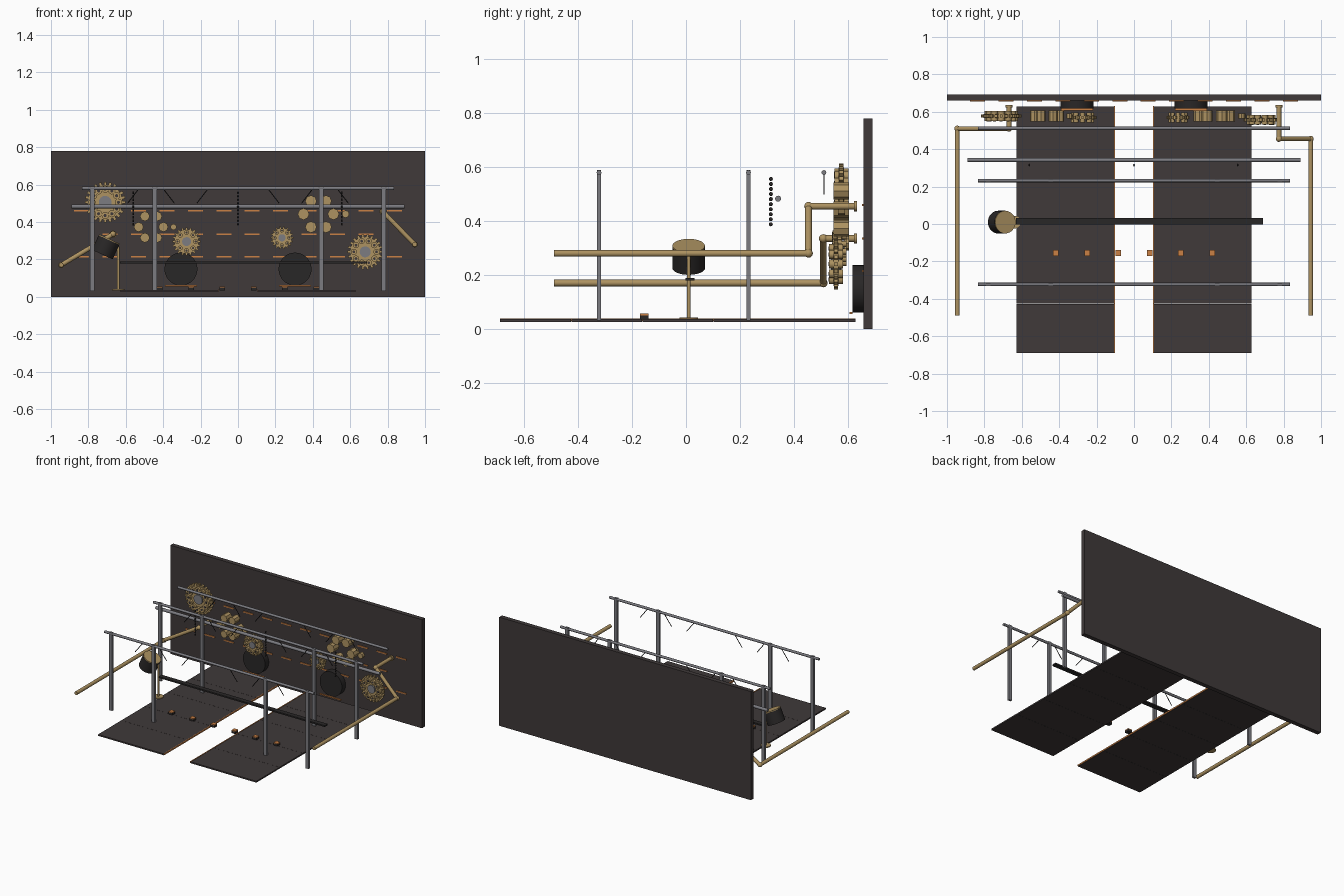
import bpy, bmesh, math
from mathutils import Vector, Matrix

cube = bpy.data.objects.get("Cube")
if cube:
    bpy.data.objects.remove(cube, do_unlink=True)


def material(name, r, g, b):
    m = bpy.data.materials.new(name)
    m.use_nodes = True
    m.diffuse_color = (r, g, b, 1)
    m.node_tree.nodes["Principled BSDF"].inputs["Base Color"].default_value = (r, g, b, 1)
    return m


DARK = material("dark_brown", .05, .041, .041)
BLACK = material("black", .022, .02, .02)
STEEL = material("steel_grey", .2, .2, .22)
BRASS = material("brass", .42, .29, .12)
ORANGE = material("orange", .6, .22, .06)


def finish(name, bm, mat, smooth=False):
    me = bpy.data.meshes.new(name)
    bm.normal_update()
    bm.to_mesh(me)
    bm.free()
    me.materials.append(mat)
    ob = bpy.data.objects.new(name, me)
    bpy.context.scene.collection.objects.link(ob)
    if smooth:
        bpy.ops.object.select_all(action='DESELECT')
        ob.select_set(True)
        bpy.context.view_layer.objects.active = ob
        bpy.ops.object.shade_smooth_by_angle(angle=math.radians(35))
    return ob


def add_box(bm, lo, hi):
    lo, hi = Vector(lo), Vector(hi)
    bmesh.ops.create_cube(bm, size=1, matrix=Matrix.Translation((lo + hi) / 2) @ Matrix.Diagonal((hi - lo).to_4d()))


def add_rod(bm, a, b, r, sides=16):
    a, b = Vector(a), Vector(b)
    d = b - a
    mtx = Matrix.Translation((a + b) / 2) @ d.to_track_quat('Z', 'Y').to_matrix().to_4x4()
    bmesh.ops.create_cone(bm, cap_ends=True, segments=sides, radius1=r, radius2=r, depth=d.length, matrix=mtx)


def box(name, lo, hi, mat):
    bm = bmesh.new()
    add_box(bm, lo, hi)
    return finish(name, bm, mat)


def rod(name, a, b, r, mat, sides=24):
    bm = bmesh.new()
    add_rod(bm, a, b, r, sides)
    return finish(name, bm, mat, True)


def ring(n, r, phase=0):
    for i in range(n):
        a = math.tau * (i + phase) / n
        yield r * math.cos(a), r * math.sin(a)


# Back wall with rows of dashes
box("back_wall", (-1, .66, 0), (1, .692, .78), DARK)
bm = bmesh.new()
for z, n in ((.46, 12), (.335, 10), (.215, 12)):
    for i in range(n):
        x = (i - (n - 1) / 2) * .152
        add_box(bm, (x - .04, .654, z - .004), (x + .04, .661, z + .004))
finish("wall_dashes", bm, ORANGE)

# Floor tracks, inner trim, wall drums and lamps
for side, s in (("right", -1), ("left", 1)):
    bm = bmesh.new()
    for i in range(5):
        y = -.69 + i * .264
        add_box(bm, (s * .367 - .262, y, .026), (s * .367 + .262, y + .263, .036))
    finish(side + "_floor_track", bm, DARK)
    box(side + "_track_trim", (s * .105 - .003, -.69, .028), (s * .105 + .003, .63, .038), ORANGE)
    rod(side + "_wall_drum", (s * .305, .618, .148), (s * .305, .662, .148), .088, BLACK, 40)
    box(side + "_drum_plate", (s * .305 - .085, .608, .054), (s * .305 + .085, .618, .062), ORANGE)

for i in range(6):
    x = (i - 2.5) * .167
    box(f"floor_block_{i}", (x - .015, -.17, .034), (x + .015, -.14, .05), BLACK)
    box(f"floor_block_top_{i}", (x - .015, -.17, .05), (x + .015, -.14, .056), ORANGE)


# Overhead rails with knee braces, two of them on posts
def rail(name, y, posts):
    bm = bmesh.new()
    add_rod(bm, (-.833, y, .58), (.833, y, .58), .009, 12)
    if posts:
        for x in (-.78, -.445, .445, .78):
            add_box(bm, (x - .012, y - .008, .03), (x + .012, y + .008, .59))
    finish(name, bm, STEEL, True)
    bm = bmesh.new()
    for i, x in enumerate((-.56, -.37, -.19, .19, .37, .56)):
        d = .03 if i % 2 else -.03
        add_rod(bm, (x - d, y, .578), (x + d, y, .5), .0025, 6)
    finish(name + "_braces", bm, BLACK)


rail("front_rack", -.323, True)
rail("rear_rack", .232, True)
rail("wall_rail", .512, False)
rod("chain_rail", (-.89, .342, .483), (.89, .342, .483), .011, STEEL)

# Hanging chains
for i, x in enumerate((-.56, 0, .555)):
    bm = bmesh.new()
    for k in range(10):
        bmesh.ops.create_uvsphere(bm, u_segments=8, v_segments=6, radius=.0075,
                                  matrix=Matrix.Translation((x, .315, .388 + k * .0187)) @ Matrix.Diagonal((.6, 1, 1, 1)))
    finish(f"hanging_chain_{i}", bm, BLACK, True)


# Side pipes: long run, angled rise, then a flanged run to the wall
def pipe(name, pts):
    bm = bmesh.new()
    for a, b in zip(pts, pts[1:]):
        add_rod(bm, a, b, .0125, 20)
    for p in pts[1:-1]:
        bmesh.ops.create_uvsphere(bm, u_segments=16, v_segments=10, radius=.016, matrix=Matrix.Translation(p))
    end = Vector(pts[-1])
    add_rod(bm, end - Vector((0, .012, 0)), end, .019, 20)
    finish(name, bm, BRASS, True)


pipe("left_pipe", [(.945, -.49, .28), (.945, .455, .28), (.775, .455, .455), (.775, .635, .455)])
pipe("right_pipe", [(-.945, -.49, .17), (-.945, .51, .17), (-.668, .51, .335), (-.668, .635, .335)])


# Gears: toothed disc with a ring of rollers and a steel hub
def gear(name, x, y, z, r, teeth, rollers):
    bm = bmesh.new()
    add_rod(bm, (x, y - .01, z), (x, y + .01, z), r * .88, 40)
    for i in range(teeth):
        turn = Matrix.Translation((x, y, z)) @ Matrix.Rotation(math.tau * i / teeth, 4, 'Y')
        bmesh.ops.create_cube(bm, size=1, matrix=turn @ Matrix.Translation((r * .92, 0, 0))
                              @ Matrix.Diagonal((r * .2, .016, r * .14, 1)))
    for dx, dz in ring(rollers, r * .66):
        add_rod(bm, (x + dx, y - .026, z + dz), (x + dx, y + .026, z + dz), r * .18, 12)
    finish(name, bm, BRASS, True)
    rod(name + "_hub", (x, y - .018, z), (x, y + .018, z), r * .32, STEEL)
    bm = bmesh.new()
    for dx, dz in ring(rollers, r * .66):
        add_rod(bm, (x + dx, y - .028, z + dz), (x + dx, y - .025, z + dz), r * .08, 10)
    finish(name + "_roller_pins", bm, DARK)


gear("large_right_gear", -.71, .577, .505, .107, 24, 12)
gear("small_right_gear", -.275, .57, .295, .074, 20, 8)
gear("small_left_gear", .235, .57, .315, .06, 18, 8)
gear("large_left_gear", .68, .557, .24, .092, 22, 10)


# Clusters of short hexagonal canisters
def cluster(name, x, z, r, size, extra):
    bm = bmesh.new()
    for dx, dz in ring(6, r):
        add_rod(bm, (x + dx, .548, z + dz), (x + dx, .606, z + dz), size, 8)
    add_rod(bm, (x + extra, .565, z), (x + extra, .59, z), size * .65, 8)
    finish(name, bm, BRASS)


cluster("right_canisters", -.465, .373, .066, .026, .12)
cluster("left_canisters", .43, .442, .08, .031, .145)

# Tilted tub on a stand
top = Vector((-.69, .01, .303))
axis = Vector((.42, 0, .907))
rod("tub_body", top - axis * .085, top, .061, BLACK, 40)
rod("tub_lid", top, top + axis * .006, .06, BRASS, 40)
rod("tub_stand", (-.64, .01, .036), (-.64, .01, .27), .007, BRASS, 16)
rod("tub_stand_base", (-.64, .01, .034), (-.64, .01, .042), .034, BRASS, 28)

# Cross beam
box("cross_beam", (-.63, -.002, .179), (.69, .032, .189), BLACK)
